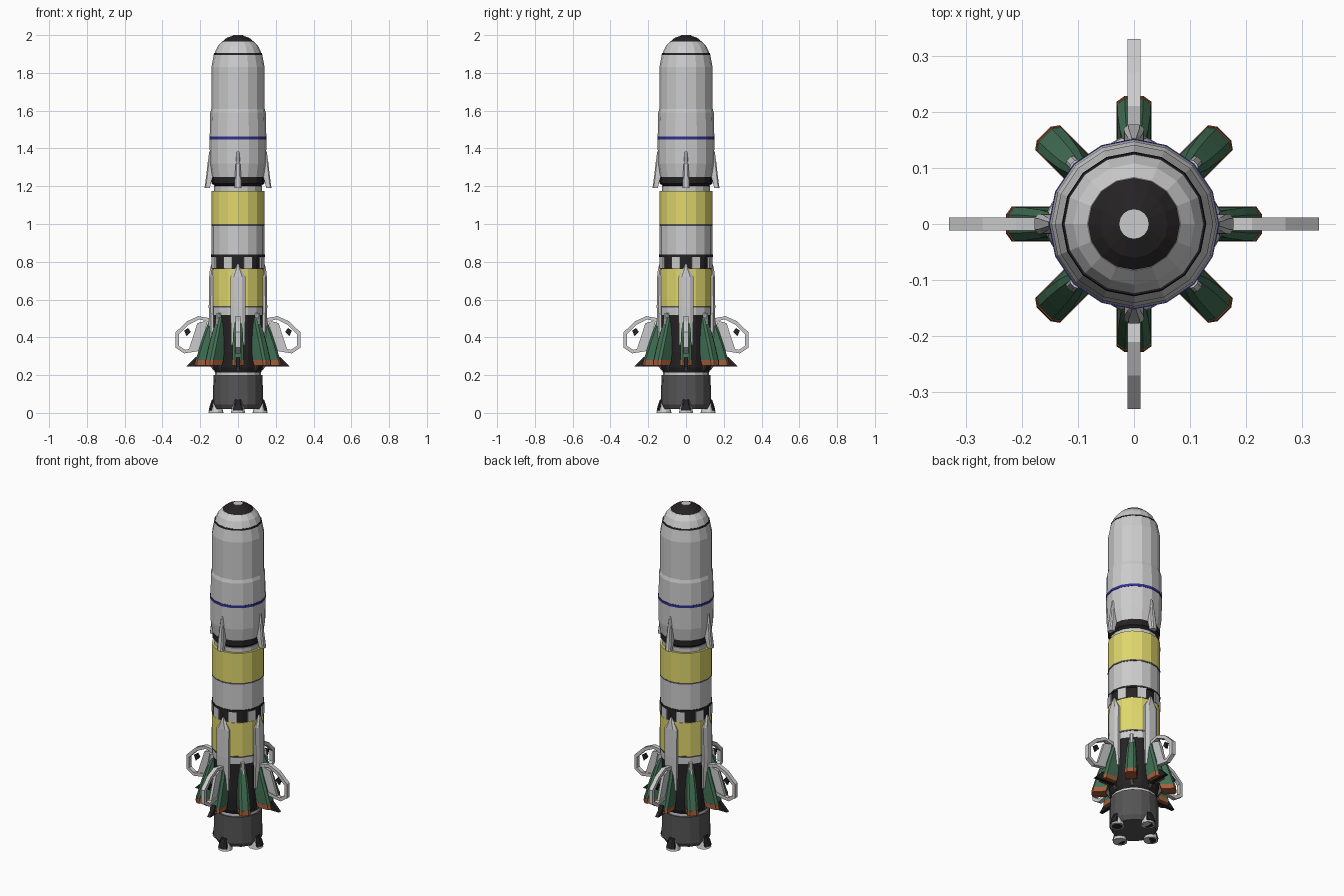
import bpy, bmesh, math
from mathutils import Matrix

if "Cube" in bpy.data.objects:
    bpy.data.objects.remove(bpy.data.objects["Cube"])

AXES = [0, 90, 180, 270]
DIAG = [45, 135, 225, 315]
ALL8 = AXES + DIAG


def material(name, rgb):
    m = bpy.data.materials.new(name)
    m.diffuse_color = (*rgb, 1)
    m.use_nodes = True
    m.node_tree.nodes["Principled BSDF"].inputs["Base Color"].default_value = m.diffuse_color
    return m


BLACK = material("black", (0.018, 0.016, 0.017))
DARK = material("dark_grey", (0.09, 0.09, 0.09))
YELLOW = material("yellow", (0.74, 0.68, 0.15))
GREEN = material("green", (0.055, 0.16, 0.09))
ORANGE = material("orange", (0.36, 0.11, 0.045))
BLUE = material("blue", (0.03, 0.03, 0.28))


def finish(name, bm, mat, angles=(0,)):
    """Repeat the bmesh round the z axis and turn it into one object."""
    bmesh.ops.recalc_face_normals(bm, faces=bm.faces)
    base = bm.faces[:] + bm.edges[:] + bm.verts[:]
    for a in angles[1:]:
        new = bmesh.ops.duplicate(bm, geom=base)["geom"]
        verts = [v for v in new if isinstance(v, bmesh.types.BMVert)]
        bmesh.ops.rotate(bm, verts=verts, cent=(0, 0, 0),
                         matrix=Matrix.Rotation(math.radians(a - angles[0]), 3, 'Z'))
    me = bpy.data.meshes.new(name)
    bm.to_mesh(me)
    bm.free()
    ob = bpy.data.objects.new(name, me)
    bpy.context.collection.objects.link(ob)
    ob.rotation_euler.z = math.radians(angles[0])
    if mat:
        me.materials.append(mat)
    return ob


def skin(bm, rings):
    """Closed solid through a list of equally long point rings."""
    rows = [[bm.verts.new(p) for p in ring] for ring in rings]
    n = len(rows[0])
    for a, b in zip(rows, rows[1:]):
        for i in range(n):
            j = (i + 1) % n
            bm.faces.new((a[i], a[j], b[j], b[i]))
    bm.faces.new(rows[0][::-1])
    bm.faces.new(rows[-1])


def lathe(name, profile, mat=None, sides=16, x=0, angles=(0,)):
    bm = bmesh.new()
    t = [2 * math.pi * i / sides for i in range(sides)]
    skin(bm, [[(x + r * math.cos(a), r * math.sin(a), z) for a in t] for r, z in profile])
    return finish(name, bm, mat, angles)


def loft(name, sections, mat, angles, chamfer=0.01):
    """Sections are (z, inner radius, outer radius, half width)."""
    bm = bmesh.new()
    skin(bm, [[(ri, -w, z), (ro - chamfer, -w, z), (ro, -w * .55, z),
               (ro, w * .55, z), (ro - chamfer, w, z), (ri, w, z)]
              for z, ri, ro, w in sections])
    return finish(name, bm, mat, angles)


def prism(name, outlines, w, mat, angles):
    """Flat radial plates: outlines in (radius, z), thickness 2w."""
    bm = bmesh.new()
    for o in outlines:
        skin(bm, [[(r, y, z) for r, z in o] for y in (-w, w)])
    return finish(name, bm, mat, angles)


# Nose and payload fairing
lathe("nose_tip", [(.027, 1.99), (.027, 2.0)])
lathe("nose_cap", [(.083, 1.966), (.06, 1.985), (.027, 1.997)], BLACK)
lathe("nose_cone", [(.126, 1.9), (.108, 1.94), (.083, 1.967)])
lathe("nose_ring", [(.129, 1.895), (.127, 1.904)], BLACK)
lathe("payload_fairing", [(.150, 1.46), (.147, 1.59), (.141, 1.61), (.141, 1.83), (.128, 1.896)])
lathe("blue_ring", [(.152, 1.447), (.152, 1.462)], BLUE)
lathe("fairing_skirt", [(.139, 1.25), (.149, 1.32), (.150, 1.448)])
lathe("fairing_base", [(.122, 1.20), (.139, 1.215), (.139, 1.25)], BLACK)

# Upper stage
lathe("stage_neck", [(.128, 1.17), (.128, 1.20)])
lathe("upper_yellow_band", [(.141, .998), (.141, 1.175)], YELLOW)
lathe("upper_band_line", [(.1415, .99), (.1415, .999)], DARK)
lathe("middle_body", [(.139, .835), (.139, .991)])
lathe("interstage", [(.138, .76), (.138, .825), (.142, .826), (.142, .838)], BLACK)
prism("interstage_panel", [[(.12, .765), (.141, .765), (.141, .826), (.12, .826)]],
      .025, None, [22.5 + 45 * i for i in range(8)])

# Lower stage
lathe("lower_yellow_band", [(.141, .565), (.141, .763)], YELLOW)
lathe("lower_band_line", [(.1415, .557), (.1415, .566)], DARK)
lathe("lower_body", [(.139, .518), (.139, .558)])
lathe("core", [(.122, .215), (.132, .24), (.138, .32), (.138, .52)], BLACK)
lathe("core_ring", [(.122, .195), (.122, .22)])
lathe("engine_section", [(.118, .02), (.133, .045), (.130, .2)], DARK)

# Small fins on the fairing skirt
loft("upper_fin", [(1.19, .150, .177, .018), (1.25, .135, .169, .017),
                   (1.33, .135, .160, .011), (1.385, .135, .152, .007)],
     None, AXES, .006)

# Long cable covers
loft("cable_cover", [(.36, .12, .150, .036), (.56, .12, .155, .04), (.72, .12, .153, .04),
                     (.765, .12, .148, .014), (.785, .12, .142, .007)], None, AXES)

# Eight flared petals with orange rims, and their hinges
loft("petal", [(.278, .140, .224, .030), (.35, .13, .203, .029),
               (.43, .12, .176, .025), (.505, .12, .148, .016)], GREEN, ALL8)
loft("petal_rim", [(.252, .150, .228, .031), (.28, .140, .225, .031)], ORANGE, ALL8)
loft("petal_hinge", [(.47, .13, .165, .010), (.53, .13, .155, .010)], None, DIAG, .004)
prism("petal_strut", [[(.11, .225), (.13, .225), (.16, .265), (.14, .275)]], .008, DARK, ALL8)

# Pointed black blades below the petals
prism("blade", [[(.13, .245), (.275, .245), (.225, .295), (.13, .295)]], .010, BLACK, AXES)

# Loop handles with an inner brace and a dark stud
outer = [(.14, .50), (.21, .512), (.27, .485), (.33, .427), (.33, .345), (.285, .315), (.19, .33)]
inner = [(.14, .48), (.205, .495), (.26, .468), (.312, .417), (.312, .355), (.28, .334), (.19, .35)]
prism("loop_handle", [[outer[i], outer[i + 1], inner[i + 1], inner[i]] for i in range(6)],
      .012, None, AXES)
prism("handle_brace", [[(.16, .49), (.215, .475), (.262, .33), (.20, .33)]], .008, None, AXES)
prism("handle_stud", [[(.265, .45), (.285, .435), (.272, .405), (.25, .43)]], .006, BLACK, AXES)

# Four flared nozzles with dark housings
lathe("nozzle", [(.040, 0), (.036, .015), (.024, .06)], None, 10, .117, AXES)
lathe("nozzle_mouth", [(.030, -.0), (.030, .004)], BLACK, 10, .117, AXES)
loft("nozzle_housing", [(.012, .10, .156, .027), (.04, .10, .149, .024),
                        (.07, .10, .138, .016)], BLACK, AXES, .008)
